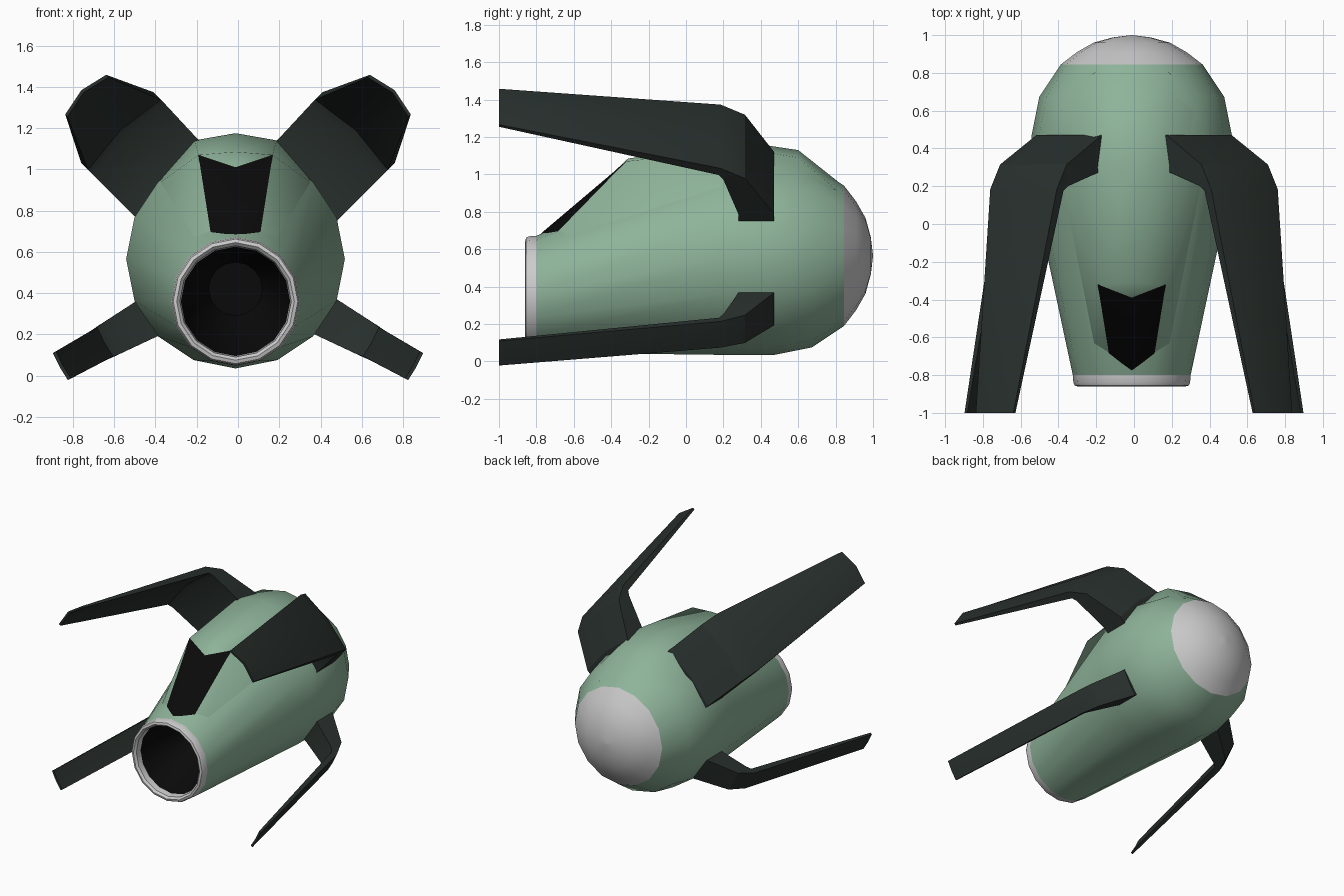
import bpy, bmesh, math
from mathutils import Vector

if "Cube" in bpy.data.objects:
    bpy.data.objects.remove(bpy.data.objects["Cube"])

CX = -0.012   # hull sits slightly off the centre line
N = 16


def material(name, rgb):
    m = bpy.data.materials.new(name)
    m.diffuse_color = (*rgb, 1)
    m.use_nodes = True
    m.node_tree.nodes["Principled BSDF"].inputs["Base Color"].default_value = m.diffuse_color
    return m


GREEN = material("green", (0.27, 0.45, 0.32))
DARK = material("dark_green", (0.022, 0.03, 0.026))
BLACK = material("black", (0.003, 0.003, 0.003))
SILVER = material("silver", (0.55, 0.55, 0.55))


def make(name, verts, faces, mat, recalc=True):
    mesh = bpy.data.meshes.new(name)
    mesh.from_pydata(verts, [], faces)
    mesh.materials.append(mat)
    if recalc:
        bm = bmesh.new()
        bm.from_mesh(mesh)
        bmesh.ops.recalc_face_normals(bm, faces=bm.faces)
        bm.to_mesh(mesh)
        bm.free()
    ob = bpy.data.objects.new(name, mesh)
    bpy.context.collection.objects.link(ob)
    bpy.ops.object.select_all(action='DESELECT')
    ob.select_set(True)
    bpy.context.view_layer.objects.active = ob
    bpy.ops.object.shade_smooth_by_angle(angle=math.radians(30))
    return ob


def loft(name, rings, mat, cap_end=False):
    """Skin 16-sided rings given as (y, radius, centre z), front to back."""
    verts, faces = [], []
    for y, r, cz in rings:
        for i in range(N):
            a = 2 * math.pi * i / N
            verts.append((CX + r * math.sin(a), y, cz + r * math.cos(a)))
    for k in range(len(rings) - 1):
        for i in range(N):
            j = (i + 1) % N
            faces.append((k * N + i, k * N + j, k * N + N + j, k * N + N + i))
    if cap_end:
        faces.append(tuple(range(len(verts) - N, len(verts))))
    # outward for skins running front to back with clockwise rings
    return make(name, verts, [f[::-1] for f in faces], mat, recalc=False)


# Hull shell, tail cap, nose ring and nose opening
R, CZ, YC = 0.53, 0.565, 0.47
dome = [(YC + R * math.sin(a), R * math.cos(a), CZ)
        for a in (math.radians(22.5 * k) for k in range(4))]
dome[2] = (0.845, dome[2][1], CZ)
loft("hull", [(-0.80, 0.312, 0.36), (0.22, R, CZ)] + dome[:3], GREEN)
loft("tail_cap", [dome[2], (0.91, 0.29, CZ), dome[3], (0.988, 0.1, CZ), (1.0, 0.003, CZ)],
     SILVER, True)
loft("nose_ring", [(-0.80, 0.265, 0.36), (-0.845, 0.27, 0.36), (-0.86, 0.285, 0.36),
                   (-0.855, 0.302, 0.36), (-0.84, 0.309, 0.36), (-0.80, 0.312, 0.36)], SILVER)
loft("nose_opening", [(-0.40, 0.13, 0.42), (-0.80, 0.266, 0.36), (-0.835, 0.269, 0.36)][::-1],
     BLACK, True).data.flip_normals()


# Raised canopy: half outline mirrored across the centre line
PTS = dict(A=(0, -.775, .685), B=(.12, -.69, .69), C=(.18, -.32, 1.07), D=(0, -.39, 1.01),
           P=(0, -.31, 1.085), T=(0, .3, 1.175), U=(.2, .3, 1.14), V=(0, .6, 1.13),
           W=(.2, .6, 1.09), R=(0, .84, .94), S=(.2, .8, .92), K=(.2, -.64, .66),
           L=(.4, .3, .91), M=(.38, .6, .88))


def canopy(name, groups, mat):
    verts, faces = [], []
    for side in (1, -1):
        for g in groups:
            ids = []
            for key in (g if side == 1 else g[::-1]):
                x, y, z = PTS[key]
                ids.append(len(verts))
                verts.append((CX + side * x, y, z))
            faces.append(tuple(ids))
    ob = make(name, verts, faces, mat, recalc=False)
    bm = bmesh.new()
    bm.from_mesh(ob.data)
    bmesh.ops.remove_doubles(bm, verts=bm.verts, dist=1e-4)
    bm.to_mesh(ob.data)
    bm.free()
    return ob


canopy("canopy_window", ["ABC", "ACD"], BLACK)
canopy("canopy_shell", ["DCP", "PCUT", "TUWV", "VWSR", "BKC", "CKL", "CLU", "ULMW", "WMS"], GREEN)


def arm(name, side, root, angle, stations, bulge):
    """Curved blade: stations are (outer u, outer y, inner u, inner y, half width)."""
    a = math.radians(angle)
    out = Vector((math.cos(a), 0, math.sin(a)))
    across = Vector((-math.sin(a), 0, math.cos(a)))
    base = Vector((root[0], 0, root[1]))
    verts, faces = [], []
    for uo, yo, ui, yi, hw in stations:
        for u, y, ws in ((uo, yo, (-1, 0, 1)), (ui, yi, (1, 0, -1))):
            for w in ws:
                p = base + out * (u + bulge * (w == 0)) + across * (hw * w)
                verts.append((p.x * side, y, p.z))
    for k in range(len(stations) - 1):
        for i in range(6):
            j = (i + 1) % 6
            faces.append((k * 6 + i, k * 6 + j, k * 6 + 6 + j, k * 6 + 6 + i))
    e = len(verts) - 6
    for s in (0, e):
        faces += [(s, s + 1, s + 4, s + 5), (s + 1, s + 2, s + 3, s + 4)]
    make(name, verts, faces, DARK)


# Four swept arms
UPPER = [(-.16, .47, -.16, .28, .235), (0, .47, 0, .28, .24), (.27, .315, .26, .2, .245),
         (.345, .185, .295, .175, .245), (.566, -1, .55, -1, .138)]
LOWER = [(-.12, .47, -.12, .28, .1), (0, .47, 0, .28, .1), (.22, .315, .21, .2, .085),
         (.28, .185, .24, .175, .08), (.487, -1, .47, -1, .075)]
for side, label in ((1, "right"), (-1, "left")):
    arm("upper_arm_" + label, side, (.345, .955), 46, UPPER, .03)
    arm("lower_arm_" + label, side, (.435, .28), -29, LOWER, .004)
